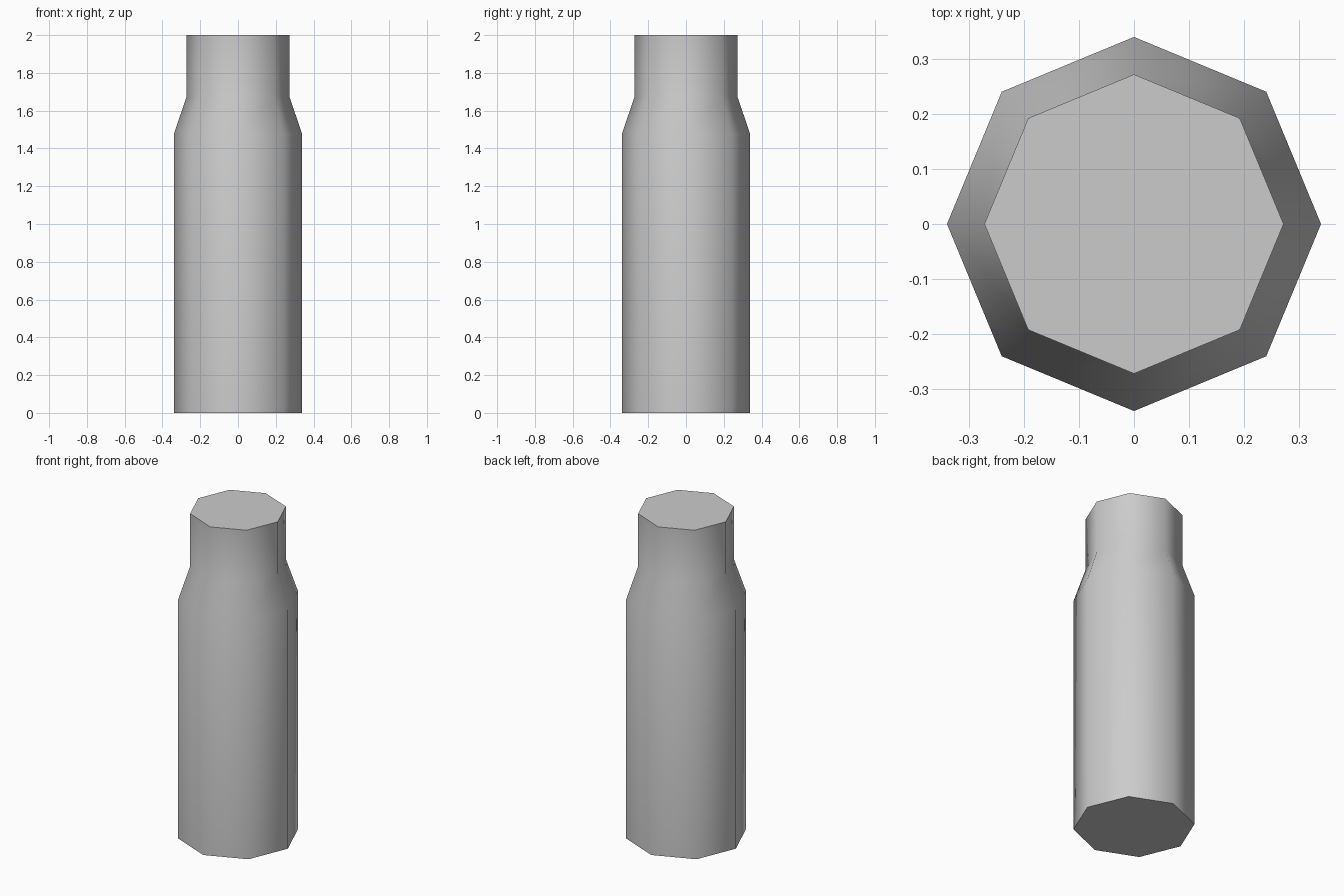
import bpy
import bmesh
from math import cos, sin, radians, tau

default = bpy.data.objects.get("Cube")
if default:
    bpy.data.objects.remove(default, do_unlink=True)

SIDES = 8
# Radius and height of each ring, from base to rim
PROFILE = [(0.34, 0), (0.34, 1.475), (0.272, 1.675), (0.272, 2)]

grey = bpy.data.materials.new("plain grey")
grey.use_nodes = True
colour = (0.6, 0.6, 0.6, 1)
grey.diffuse_color = colour
grey.node_tree.nodes["Principled BSDF"].inputs["Base Color"].default_value = colour

# Body, shoulder and neck as one lofted octagon
bm = bmesh.new()
rings = [[bm.verts.new((r * cos(tau * i / SIDES), r * sin(tau * i / SIDES), z))
          for i in range(SIDES)] for r, z in PROFILE]
for low, high in zip(rings, rings[1:]):
    for i in range(SIDES):
        j = (i + 1) % SIDES
        bm.faces.new((low[i], low[j], high[j], high[i]))

# Flat base and top
bm.faces.new(rings[0][::-1])
bm.faces.new(rings[-1])

mesh = bpy.data.meshes.new("bottle_body")
bm.to_mesh(mesh)
bm.free()
mesh.materials.append(grey)
body = bpy.data.objects.new("bottle_body", mesh)
bpy.context.collection.objects.link(body)

# Round shading on the sides, sharp edges at both ends
bpy.ops.object.select_all(action="DESELECT")
body.select_set(True)
bpy.context.view_layer.objects.active = body
bpy.ops.object.shade_smooth_by_angle(angle=radians(60))
